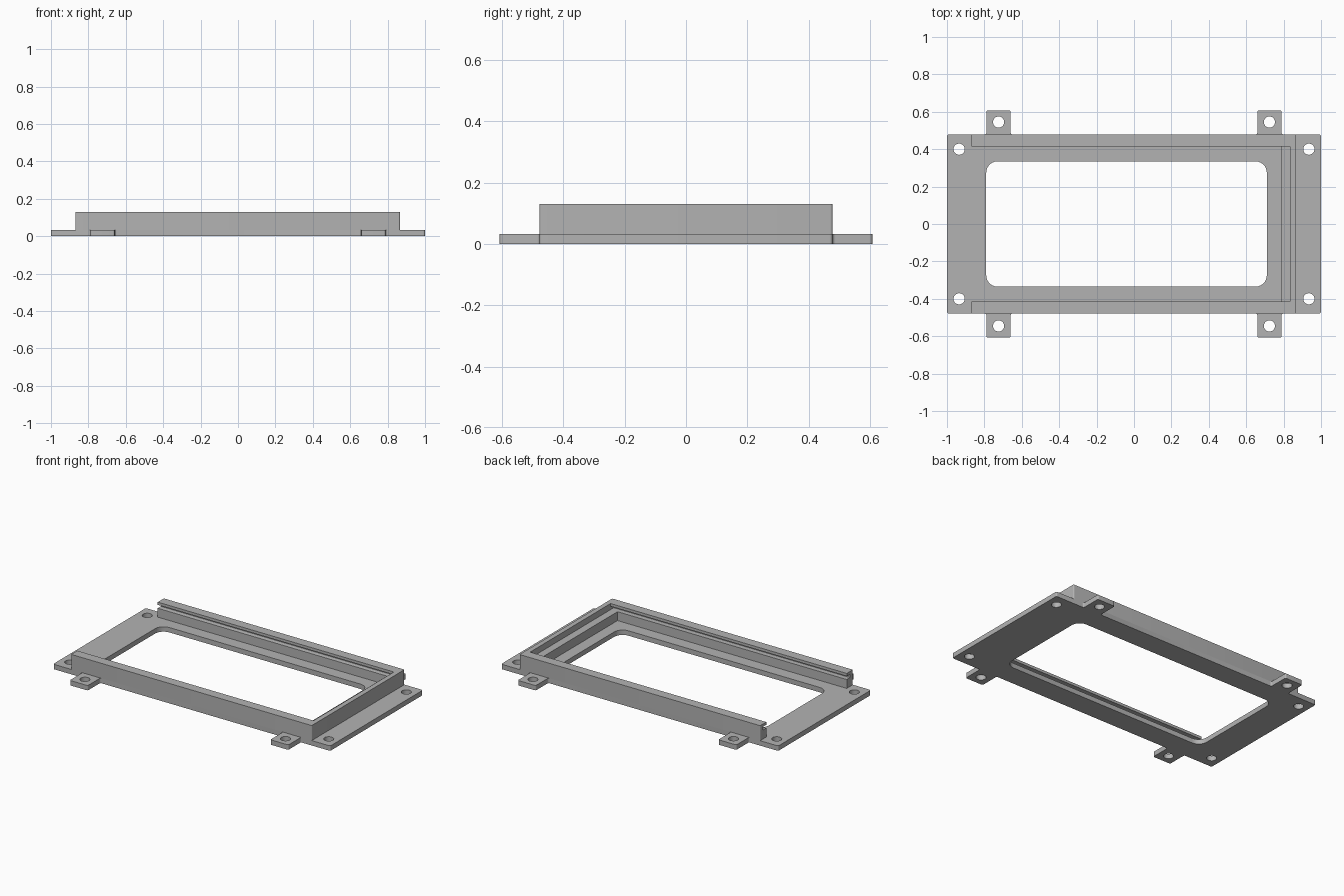
import bpy, bmesh, math
from mathutils import Vector

if "Cube" in bpy.data.objects:
    bpy.data.objects.remove(bpy.data.objects["Cube"])

grey = bpy.data.materials.new("plain grey")
grey.diffuse_color = (0.45, 0.45, 0.45, 1)
grey.use_nodes = True
grey.node_tree.nodes["Principled BSDF"].inputs["Base Color"].default_value = grey.diffuse_color


def rounded(corners, steps=6):
    """Round each (x, y, radius) corner of a polygon."""
    out, n = [], len(corners)
    for i, (x, y, r) in enumerate(corners):
        p = Vector((x, y))
        a = (Vector(corners[i - 1][:2]) - p).normalized()
        b = (Vector(corners[(i + 1) % n][:2]) - p).normalized()
        if r == 0:
            out.append(p)
            continue
        c = p + (a + b) * r          # all corners are right angles
        for k in range(steps + 1):
            t = k / steps * math.pi / 2
            out.append(c - b * r * math.cos(t) - a * r * math.sin(t))
    return out


def rect(x0, x1, y0, y1, r):
    return rounded([(x0, y0, r), (x1, y0, r), (x1, y1, r), (x0, y1, r)])


def circle(x, y, r, n=32):
    return [Vector((x + r * math.cos(2 * math.pi * k / n),
                    y + r * math.sin(2 * math.pi * k / n))) for k in range(n)]


def prism(name, loops, z0, z1):
    """Extrude an outline with holes between two heights."""
    cu = bpy.data.curves.new(name, 'CURVE')
    cu.dimensions, cu.fill_mode, cu.extrude = '2D', 'BOTH', (z1 - z0) / 2
    for pts in loops:
        s = cu.splines.new('POLY')
        s.points.add(len(pts) - 1)
        for q, p in zip(s.points, pts):
            q.co = (p.x, p.y, 0, 1)
        s.use_cyclic_u = True
    tmp = bpy.data.objects.new(name + " curve", cu)
    bpy.context.collection.objects.link(tmp)
    dg = bpy.context.evaluated_depsgraph_get()
    me = bpy.data.meshes.new_from_object(tmp.evaluated_get(dg))
    bpy.data.objects.remove(tmp)
    bm = bmesh.new()
    bm.from_mesh(me)
    bmesh.ops.translate(bm, verts=bm.verts, vec=(0, 0, (z0 + z1) / 2))
    bmesh.ops.remove_doubles(bm, verts=bm.verts, dist=1e-5)
    bmesh.ops.recalc_face_normals(bm, faces=bm.faces)
    bm.to_mesh(me)
    bm.free()
    me.materials.clear()
    me.materials.append(grey)
    ob = bpy.data.objects.new(name, me)
    bpy.context.collection.objects.link(ob)
    return ob


def cut(ob, x1, y, z0, z1):
    """Remove a box open toward -x from the object."""
    cutter = prism("cutter", [rect(-1.2, x1, -y, y, 0)], z0, z1)
    cutter.hide_render = True
    m = ob.modifiers.new("cut", 'BOOLEAN')
    m.operation, m.solver, m.object = 'DIFFERENCE', 'EXACT', cutter
    bpy.context.view_layer.objects.active = ob
    bpy.ops.object.modifier_apply(modifier=m.name)
    bpy.data.objects.remove(cutter)


def smooth(ob):
    bpy.ops.object.select_all(action='DESELECT')
    ob.select_set(True)
    bpy.context.view_layer.objects.active = ob
    bpy.ops.object.shade_smooth_by_angle(angle=math.radians(30))


# base plate outline with four mounting tabs
Y, T, f = 0.478, 0.608, 0.01
front = [(-1, -Y, f)]
for c in (-0.724, 0.724):
    front += [(c - 0.065, -Y, f), (c - 0.065, -T, f),
              (c + 0.065, -T, f), (c + 0.065, -Y, f)]
front.append((1, -Y, f))
outline = rounded(front + [(-x, -y, r) for x, y, r in front])

# window and screw holes
loops = [outline, rect(-0.79, 0.71, -0.335, 0.335, 0.06)]
for sx in (-1, 1):
    for sy in (-1, 1):
        loops.append(circle(sx * 0.935, sy * 0.4, 0.03))
        loops.append(circle(sx * 0.724, sy * 0.545, 0.03))
plate = prism("base_plate", loops, 0, 0.032)

# three-sided wall with a ledge, a sliding groove and a top lip
wall = prism("rail_wall", [rect(-0.87, 0.867, -Y, Y, 0.008)], 0.032, 0.13)
cut(wall, 0.785, 0.415, -0.1, 0.3)
cut(wall, 0.835, 0.415, 0.09, 0.3)
cut(wall, 0.835, 0.448, 0.09, 0.112)

for ob in (plate, wall):
    smooth(ob)
